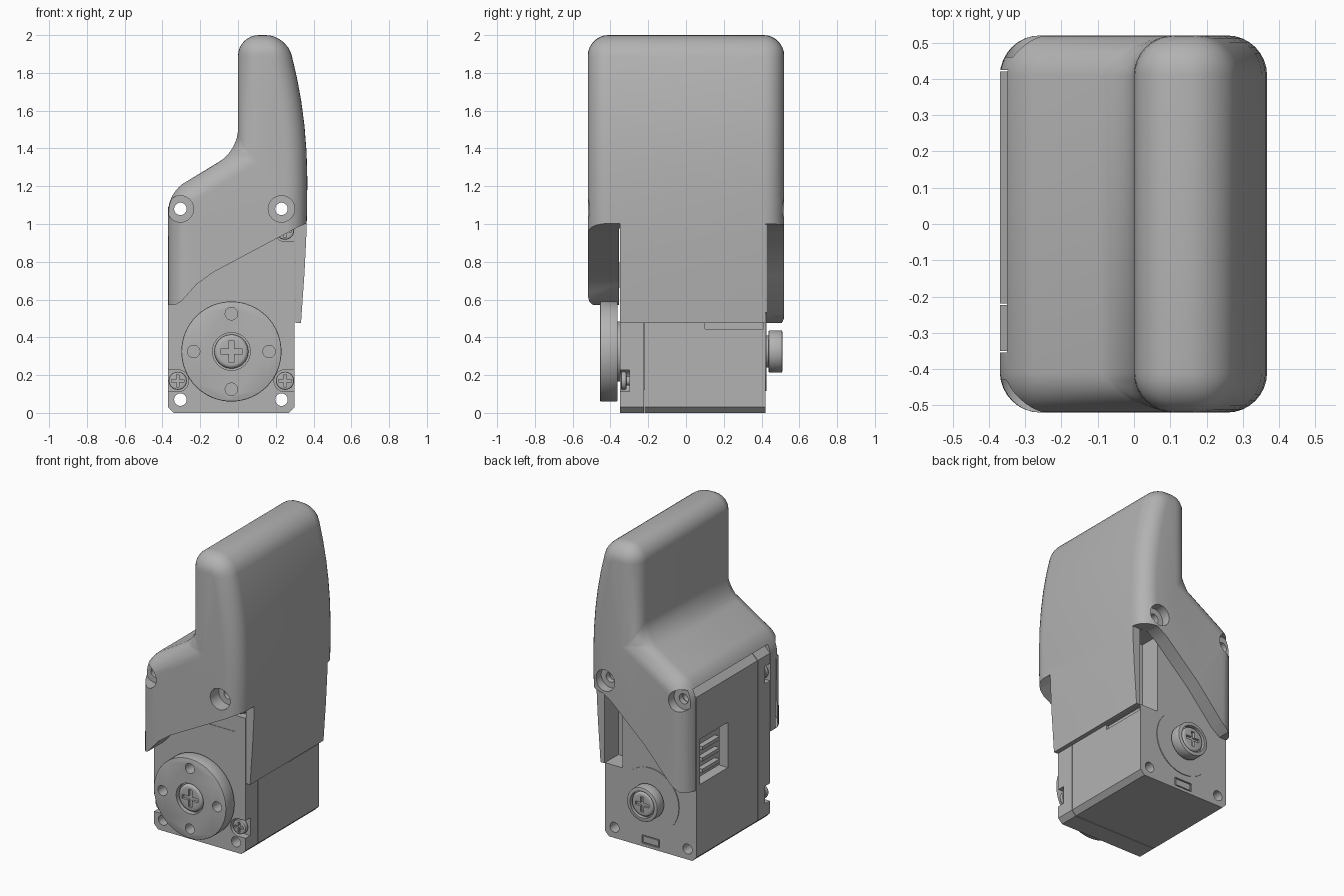
import bpy, bmesh, math

if "Cube" in bpy.data.objects:
    bpy.data.objects.remove(bpy.data.objects["Cube"], do_unlink=True)

grey = bpy.data.materials.new("light grey")
grey.use_nodes = True
COLOUR = (0.45, 0.45, 0.45, 1)
grey.diffuse_color = COLOUR
grey.node_tree.nodes["Principled BSDF"].inputs["Base Color"].default_value = COLOUR


def prism(name, outline, y0, y1):
    """Extrude an x-z outline from y0 to y1."""
    bm = bmesh.new()
    base = bm.faces.new([bm.verts.new((x, y0, z)) for x, z in outline])
    ext = bmesh.ops.extrude_face_region(bm, geom=[base])["geom"]
    moved = [v for v in ext if isinstance(v, bmesh.types.BMVert)]
    bmesh.ops.translate(bm, verts=moved, vec=(0, y1 - y0, 0))
    bmesh.ops.recalc_face_normals(bm, faces=bm.faces)
    mesh = bpy.data.meshes.new(name)
    bm.to_mesh(mesh)
    bm.free()
    mesh.materials.append(grey)
    ob = bpy.data.objects.new(name, mesh)
    bpy.context.collection.objects.link(ob)
    return ob


def box(name, x0, x1, y0, y1, z0, z1):
    return prism(name, [(x0, z0), (x1, z0), (x1, z1), (x0, z1)], y0, y1)


def disc(name, x, z, r, y0, y1, sides=32):
    turn = [2 * math.pi * i / sides for i in range(sides)]
    return prism(name, [(x + r * math.cos(a), z + r * math.sin(a)) for a in turn], y0, y1)


def apply(ob, mod):
    bpy.context.view_layer.objects.active = ob
    bpy.ops.object.modifier_apply(modifier=mod.name)


def bevel(ob, width, segments, limit=30):
    mod = ob.modifiers.new("Bevel", "BEVEL")
    mod.width, mod.segments = width, segments
    mod.limit_method, mod.angle_limit = "ANGLE", math.radians(limit)
    apply(ob, mod)


def cut(ob, *cutters):
    for c in cutters:
        c.hide_render = True
        mod = ob.modifiers.new("Cut", "BOOLEAN")
        mod.operation, mod.solver, mod.object = "DIFFERENCE", "EXACT", c
        apply(ob, mod)
        bpy.data.objects.remove(c, do_unlink=True)


def cross_slot(ob, x, z, size, y0, y1):
    w = size * 0.22
    cut(ob, box("slot", x - size, x + size, y0, y1, z - w, z + w),
        box("slot", x - w, x + w, y0, y1, z - size, z + size))


MID, AXLE = -0.035, 0.325            # servo centre line and axle height
LEFT, RIGHT = -0.37, 0.30
HOLES_X = (-0.305, 0.23)

# Rounded finger-shaped shell
shell = prism("shell", [
    (LEFT, 0.2), (LEFT, 1.166), (0, 1.39), (0, 2), (0.255, 2), (0.285, 1.89),
    (0.313, 1.77), (0.335, 1.65), (0.352, 1.52), (0.363, 1.38), (0.367, 1.24),
    (0.366, 1.08), (0.361, 0.92), (0.352, 0.74), (0.34, 0.57), (0.315, 0.2)],
    -0.52, 0.52)
bevel(shell, 0.11, 8)
# Servo pocket, sloped front flap, steeper back flap and panel bottom
cut(shell,
    box("pocket", -0.6, 0.305, -0.355, 0.425, 0, 1.142),
    prism("front_cut", [(-0.6, 0), (-0.6, 0.57), (-0.335, 0.57), (-0.30, 0.59),
                        (-0.22, 0.68), (-0.13, 0.745), (0.32, 0.985),
                        (0.6, 1.10), (0.6, 0)], -0.7, -0.35),
    prism("back_cut", [(-0.6, 0), (-0.6, 0.47), (-0.32, 0.47), (-0.25, 0.52),
                       (-0.06, 0.73), (0.18, 0.95), (0.25, 0.995),
                       (0.6, 1.01), (0.6, 0)], 0.42, 0.7),
    box("bottom_cut", -0.6, 0.6, -0.6, 0.6, -0.1, 0.475))
for x in HOLES_X:
    cut(shell, disc("bore", x, 1.08, 0.07, -0.7, -0.43),
        disc("bore", x, 1.08, 0.07, 0.46, 0.7),
        disc("hole", x, 1.08, 0.033, -0.7, 0.7))


# Servo case in two halves with a fine seam between them
def case(name, y0, y1):
    c, t = 0.03, 0.05
    ob = prism(name, [(LEFT + c, 0), (RIGHT - c, 0), (RIGHT, c), (RIGHT, 1.14 - t),
                      (RIGHT - t, 1.14), (LEFT + t, 1.14), (LEFT, 1.14 - t), (LEFT, c)], y0, y1)
    for x in HOLES_X:
        for z in (0.07, 1.08):
            cut(ob, disc("hole", x, z, 0.033, -0.7, 0.7))
    return ob


cover = case("servo_front_cover", -0.35, -0.223)
body = case("servo_body", -0.219, 0.42)
box("seam_filler", LEFT + 0.05, RIGHT - 0.05, -0.23, -0.21, 0.12, 1.02)

# Case screws sunk in corner notches
for side in (-1, 1):
    for z in (0.17, 0.965):
        x = MID + side * 0.284
        edge = MID + side * 0.4
        cut(cover, disc("notch", x, z, 0.058, -0.4, -0.30),
            box("notch", min(x, edge), max(x, edge), -0.4, -0.30, z - 0.058, z + 0.058))
        screw = disc("case_screw", x, z, 0.048, -0.345, -0.315)
        bevel(screw, 0.008, 2)
        cross_slot(screw, x, z, 0.034, -0.4, -0.33)
        disc("case_screw_shank", x, z, 0.025, -0.32, -0.29, 16)

# Back corner step and the side connector sockets
cut(body, box("step", 0.17, 0.4, 0.28, 0.6, 0.48, 1.0),
    box("socket", -0.5, -0.28, 0.09, 0.38, 0.50, 0.80),
    box("socket", 0.285, 0.5, 0.1, 0.41, 0.445, 0.475),
    box("bottom_tab_recess", -0.1, 0.03, 0.41, 0.6, 0.02, 0.075))
box("bottom_tab", -0.09, 0.02, 0.405, 0.418, 0.027, 0.068)
box("connector_block", -0.33, -0.27, 0.12, 0.35, 0.52, 0.78)
for i in range(3):
    z = 0.575 + i * 0.075
    box("connector_pin", -0.365, -0.32, 0.17, 0.35, z - 0.012, z + 0.012)
box("front_label_plate", -0.02, 0.22, -0.353, -0.348, 0.66, 0.8)

# Front horn with four holes and a sunk centre screw
horn = disc("horn", MID, AXLE, 0.265, -0.455, -0.362, 64)
bevel(horn, 0.006, 2)
cut(horn, disc("centre_recess", MID, AXLE, 0.1, -0.6, -0.42))
for dx, dz in ((0.2, 0), (-0.2, 0), (0, 0.2), (0, -0.2)):
    cut(horn, disc("horn_hole", MID + dx, AXLE + dz, 0.033, -0.6, -0.375))
disc("horn_neck", MID, AXLE, 0.16, -0.365, -0.345)
horn_screw = disc("horn_screw", MID, AXLE, 0.09, -0.452, -0.41)
bevel(horn_screw, 0.02, 4)
cross_slot(horn_screw, MID, AXLE, 0.058, -0.6, -0.435)

# Back idler with flange and screw
disc("idler_ring", MID, AXLE, 0.21, 0.415, 0.425, 48)
disc("idler_neck", MID, AXLE, 0.085, 0.41, 0.45)
idler = disc("idler", MID, AXLE, 0.112, 0.437, 0.51, 48)
bevel(idler, 0.006, 2)
cut(idler, disc("idler_recess", MID, AXLE, 0.088, 0.485, 0.6))
idler_screw = disc("idler_screw", MID, AXLE, 0.08, 0.475, 0.508)
bevel(idler_screw, 0.015, 4)
cross_slot(idler_screw, MID, AXLE, 0.05, 0.493, 0.6)

# Smooth curved surfaces, keep sharp edges
bpy.ops.object.select_all(action="DESELECT")
for ob in bpy.context.collection.objects:
    if ob.type == "MESH" and grey.name in ob.data.materials:
        ob.select_set(True)
        bpy.context.view_layer.objects.active = ob
bpy.ops.object.shade_smooth_by_angle(angle=math.radians(32))
